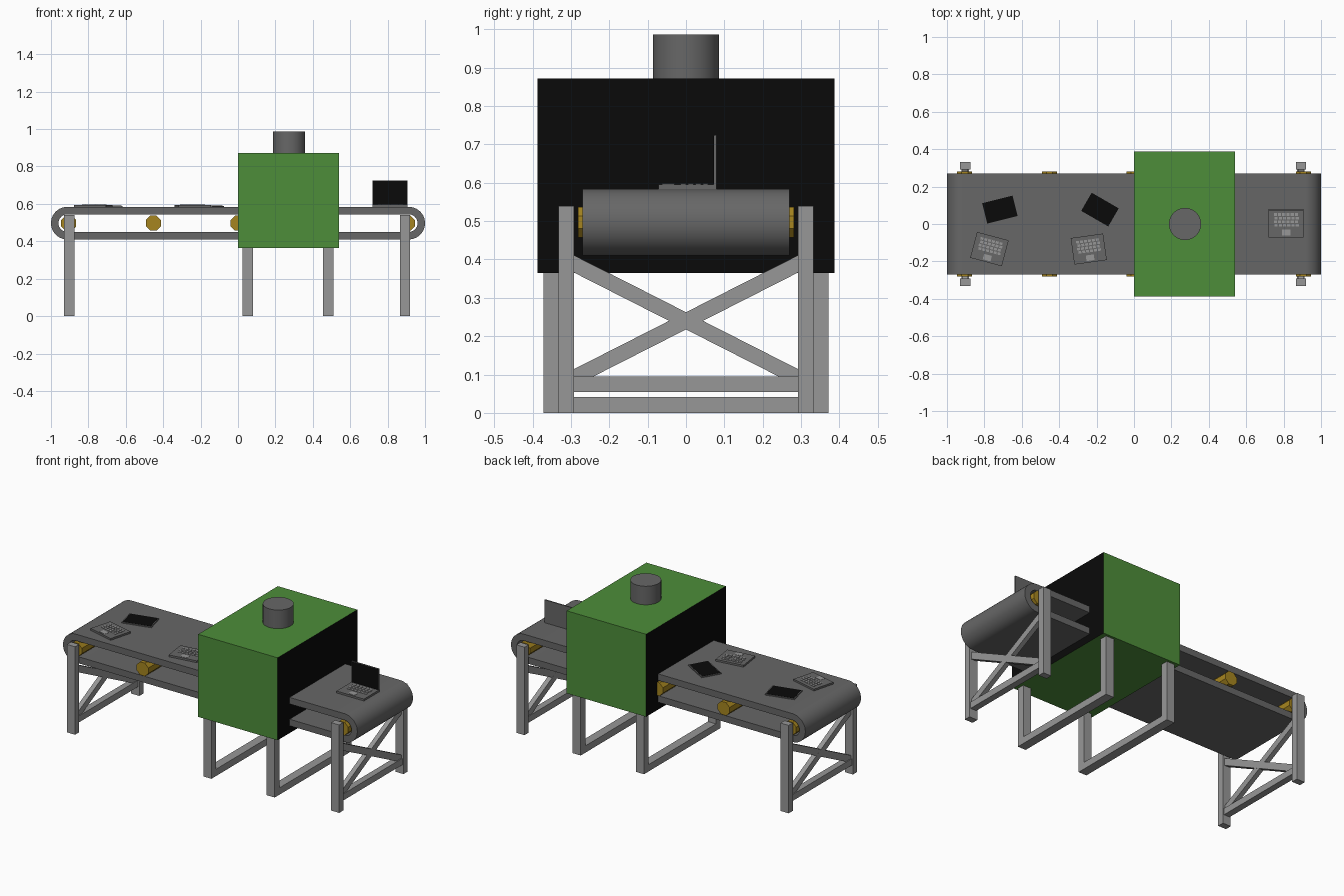
import bpy, bmesh, math
from mathutils import Matrix, Vector

if "Cube" in bpy.data.objects:
    bpy.data.objects.remove(bpy.data.objects["Cube"])


def material(name, r, g, b):
    m = bpy.data.materials.new(name)
    m.diffuse_color = (r, g, b, 1)
    m.use_nodes = True
    m.node_tree.nodes["Principled BSDF"].inputs["Base Color"].default_value = m.diffuse_color
    return m


DARK = material("dark grey", 0.135, 0.135, 0.135)
LIGHT = material("light grey", 0.31, 0.31, 0.31)
GREEN = material("green", 0.075, 0.27, 0.042)
BLACK = material("black", 0.003, 0.003, 0.003)
GOLD = material("gold", 0.38, 0.235, 0.014)


def finish(name, bm, mats):
    bmesh.ops.recalc_face_normals(bm, faces=bm.faces)
    me = bpy.data.meshes.new(name)
    bm.to_mesh(me)
    bm.free()
    for m in mats:
        me.materials.append(m)
    ob = bpy.data.objects.new(name, me)
    bpy.context.collection.objects.link(ob)
    return ob


def smooth(ob):
    bpy.ops.object.select_all(action='DESELECT')
    ob.select_set(True)
    bpy.context.view_layer.objects.active = ob
    bpy.ops.object.shade_smooth_by_angle(angle=math.radians(35))


def add_box(bm, lo, hi, mat=0, xf=Matrix()):
    lo, hi = Vector(lo), Vector(hi)
    m = xf @ Matrix.Translation((lo + hi) / 2) @ Matrix.Diagonal((*(hi - lo), 1))
    vs = bmesh.ops.create_cube(bm, size=1, matrix=m)["verts"]
    for f in {f for v in vs for f in v.link_faces}:
        f.material_index = mat


def add_cylinder(bm, r, depth, sides, xf):
    bmesh.ops.create_cone(bm, cap_ends=True, segments=sides, radius1=r,
                          radius2=r, depth=depth, matrix=xf)


# Conveyor belt: hollow stadium loop
ZC, HALF_W, R_OUT, R_IN, ARC_X = 0.497, 0.27, 0.087, 0.047, 0.913


def loop_points(r, n=20):
    pts = []
    for side in (1, -1):
        for i in range(n + 1):
            a = math.pi * (i / n - 0.5)
            pts.append((side * (ARC_X + r * math.cos(a)), ZC + side * r * math.sin(a)))
    return pts


bm = bmesh.new()
rings = [[bm.verts.new((x, y, z)) for x, z in loop_points(r)]
         for r, y in ((R_OUT, -HALF_W), (R_OUT, HALF_W), (R_IN, HALF_W), (R_IN, -HALF_W))]
n = len(rings[0])
for k in range(4):
    a, b = rings[k], rings[(k + 1) % 4]
    for i in range(n):
        j = (i + 1) % n
        bm.faces.new((a[i], a[j], b[j], b[i]))
smooth(finish("conveyor_belt", bm, [DARK]))

# Octagonal rollers
for i in range(5):
    bm = bmesh.new()
    xf = (Matrix.Translation((-0.905 + i * 0.4525, 0, ZC)) @ Matrix.Rotation(math.pi / 2, 4, 'X')
          @ Matrix.Rotation(math.pi / 8, 4, 'Z'))
    add_cylinder(bm, 0.0435, 0.562, 8, xf)
    finish(f"roller_{i + 1}", bm, [GOLD])

# End stands: posts, lower bar and crossed braces
for label, x in (("left", -0.9025), ("right", 0.8925)):
    bm = bmesh.new()
    for s in (-1, 1):
        y0, y1 = sorted((s * 0.292, s * 0.332))
        add_box(bm, (x - 0.0275, y0, 0), (x + 0.0275, y1, 0.54))
    add_box(bm, (x - 0.02, -0.295, 0.055), (x + 0.02, 0.295, 0.095))
    for s, t in ((-1, 0.015), (1, 0.0145)):
        # brace profile sheared so its ends stay vertical against the posts
        sh = Matrix.Identity(4)
        sh[2][1] = s * 0.508
        add_box(bm, (-t, -0.295, -0.0225), (t, 0.295, 0.0225), 0,
                Matrix.Translation((x, 0, 0.24)) @ sh)
    finish(f"{label}_end_stand", bm, [LIGHT])

# Machine housing: green box with black entry and exit faces
bm = bmesh.new()
add_box(bm, (0, -0.387, 0.365), (0.54, 0.387, 0.872))
bm.normal_update()
for f in bm.faces:
    f.material_index = 1 if abs(f.normal.x) > 0.9 else 0
finish("machine_housing", bm, [GREEN, BLACK])

# Chimney
bm = bmesh.new()
add_cylinder(bm, 0.086, 0.123, 40, Matrix.Translation((0.273, 0, 0.9245)))
smooth(finish("chimney", bm, [DARK]))

# Housing stands: U-shaped frames
for label, x in (("entry", 0.0525), ("exit", 0.4825)):
    bm = bmesh.new()
    for s in (-1, 1):
        y0, y1 = sorted((s * 0.327, s * 0.372))
        add_box(bm, (x - 0.0275, y0, 0), (x + 0.0275, y1, 0.37))
    add_box(bm, (x - 0.0275, -0.327, 0), (x + 0.0275, 0.327, 0.042))
    finish(f"{label}_housing_stand", bm, [LIGHT])

TOP = ZC + R_OUT


def place(x, y, deg, scale=1.0):
    return (Matrix.Translation((x, y, TOP)) @ Matrix.Rotation(math.radians(deg), 4, 'Z')
            @ Matrix.Scale(scale, 4))


# Keyboard half of a portable computer: slab, staggered keys, touch pad
def keyboard(name, xf):
    bm = bmesh.new()
    add_box(bm, (-0.093, -0.076, -0.001), (0.093, 0.076, 0.012), 0, xf)
    for row in range(4):
        for col in range(6):
            x = -0.057 + col * 0.0225 + (row % 2) * 0.004
            y = 0.047 - row * 0.0195
            add_box(bm, (x - 0.0085, y - 0.007, 0.011), (x + 0.0085, y + 0.007, 0.0145), 1, xf)
    add_box(bm, (-0.022, -0.066, 0.011), (0.024, -0.034, 0.0135), 1, xf)
    finish(name, bm, [DARK, LIGHT])


# Screen half: slab with a black panel on its upper face
def screen(name, xf, w=0.0885, h=0.061, rim=0.005):
    bm = bmesh.new()
    add_box(bm, (-w, -h, -0.001), (w, h, 0.006), 0, xf)
    add_box(bm, (-w + rim, -h + rim, 0.005), (w - rim, h - rim, 0.0068), 1, xf)
    finish(name, bm, [DARK, BLACK])


keyboard("loose_keyboard_1", place(-0.773, -0.134, -15, 0.94))
keyboard("loose_keyboard_2", place(-0.242, -0.134, 8, 0.94))
screen("loose_screen_1", place(-0.717, 0.077, 14))
screen("loose_screen_2", place(-0.182, 0.077, -30))

# Assembled computer with its screen standing upright
keyboard("assembled_keyboard", place(0.813, 0.004, 0))
screen("assembled_screen", Matrix.Translation((0.813, 0.079, 0.659))
       @ Matrix.Rotation(math.pi / 2, 4, 'X'), 0.093, 0.066, 0.003)
